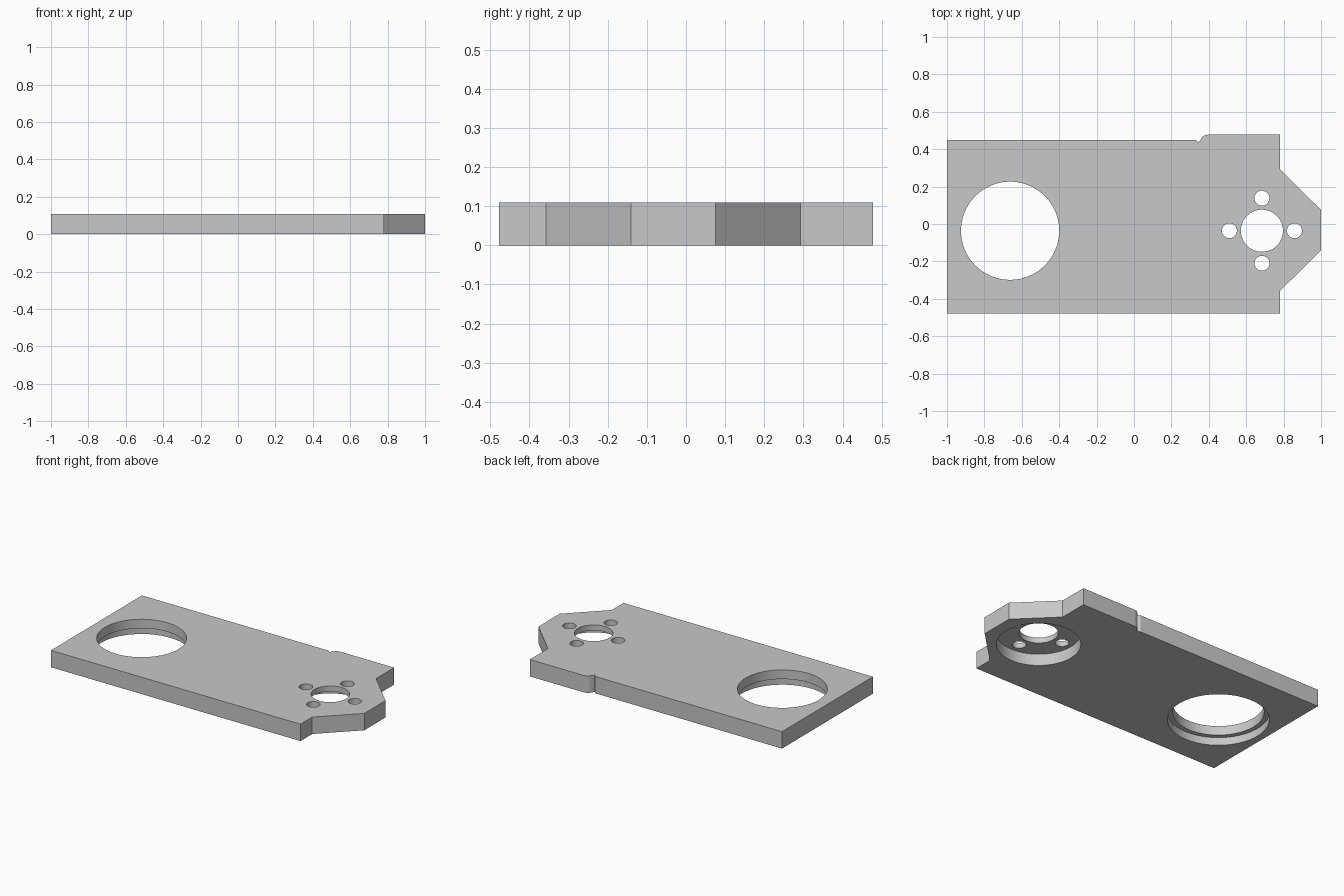
import bpy, bmesh
from math import sin, cos, pi, radians

THICK = 0.109
AXIS_Y = -0.036      # shared centre line of the bores
BIG_X, SMALL_X = -0.6625, 0.684

cube = bpy.data.objects.get("Cube")
if cube:
    bpy.data.objects.remove(cube, do_unlink=True)

grey = bpy.data.materials.new("light grey")
grey.use_nodes = True
colour = (0.58, 0.58, 0.58, 1)
grey.diffuse_color = colour
grey.node_tree.nodes["Principled BSDF"].inputs["Base Color"].default_value = colour


def arc(cx, cy, r, start, end, steps=8):
    """Points along an arc, angles in degrees."""
    angles = [radians(start + (end - start) * i / steps) for i in range(steps + 1)]
    return [(cx + r * cos(a), cy + r * sin(a)) for a in angles]


def link(name, bm):
    mesh = bpy.data.meshes.new(name)
    bm.to_mesh(mesh)
    bm.free()
    mesh.materials.append(grey)
    obj = bpy.data.objects.new(name, mesh)
    bpy.context.collection.objects.link(obj)
    return obj


def extrude_profile(name, points, z0, z1):
    bm = bmesh.new()
    face = bm.faces.new([bm.verts.new((x, y, z0)) for x, y in points])
    top = bmesh.ops.extrude_face_region(bm, geom=[face])["geom"]
    verts = [v for v in top if isinstance(v, bmesh.types.BMVert)]
    bmesh.ops.translate(bm, verts=verts, vec=(0, 0, z1 - z0))
    bmesh.ops.recalc_face_normals(bm, faces=bm.faces)
    return link(name, bm)


# Plate outline: body, chamfered nose, raised rear tab with a relief notch
outline = [(-1, -0.4775), (0.78, -0.4775), (0.78, -0.358), (1, -0.141),
           (1, 0.075), (0.78, 0.293), (0.78, 0.4775)]
outline += arc(0.397, 0.4325, 0.045, 90, 155)
outline += [(0.346, 0.437)]
outline += arc(0.323, 0.43, 0.02, 20, 90, 5)
outline += [(-1, 0.45)]
plate = extrude_profile("mounting_plate", outline, 0, THICK)


def bore(x, y, r, top, steps=64):
    """Cut a round hole from below up to the given height."""
    circle = arc(x, y, r, 0, 360, steps)[:-1]
    cutter = extrude_profile("bore_cutter", circle, -0.05, top)
    cutter.hide_render = True
    mod = plate.modifiers.new("bore", 'BOOLEAN')
    mod.operation = 'DIFFERENCE'
    mod.solver = 'EXACT'
    mod.object = cutter
    bpy.context.view_layer.objects.active = plate
    bpy.ops.object.modifier_apply(modifier=mod.name)
    bpy.data.objects.remove(cutter, do_unlink=True)


through = THICK + 0.05
# Large bore with its shallow underside recess
bore(BIG_X, AXIS_Y, 0.292, 0.05, 96)
bore(BIG_X, AXIS_Y, 0.2625, through, 96)
# Motor pocket underneath, shaft hole and four bolt holes
bore(SMALL_X, AXIS_Y, 0.242, 0.074, 96)
bore(SMALL_X, AXIS_Y, 0.1125, through)
for i in range(4):
    a = i * pi / 2
    bore(SMALL_X + 0.174 * cos(a), AXIS_Y + 0.174 * sin(a), 0.04, through, 32)

# Smooth walls, crisp edges
bpy.ops.object.select_all(action='DESELECT')
plate.select_set(True)
bpy.context.view_layer.objects.active = plate
bpy.ops.object.shade_smooth_by_angle(angle=radians(30))
